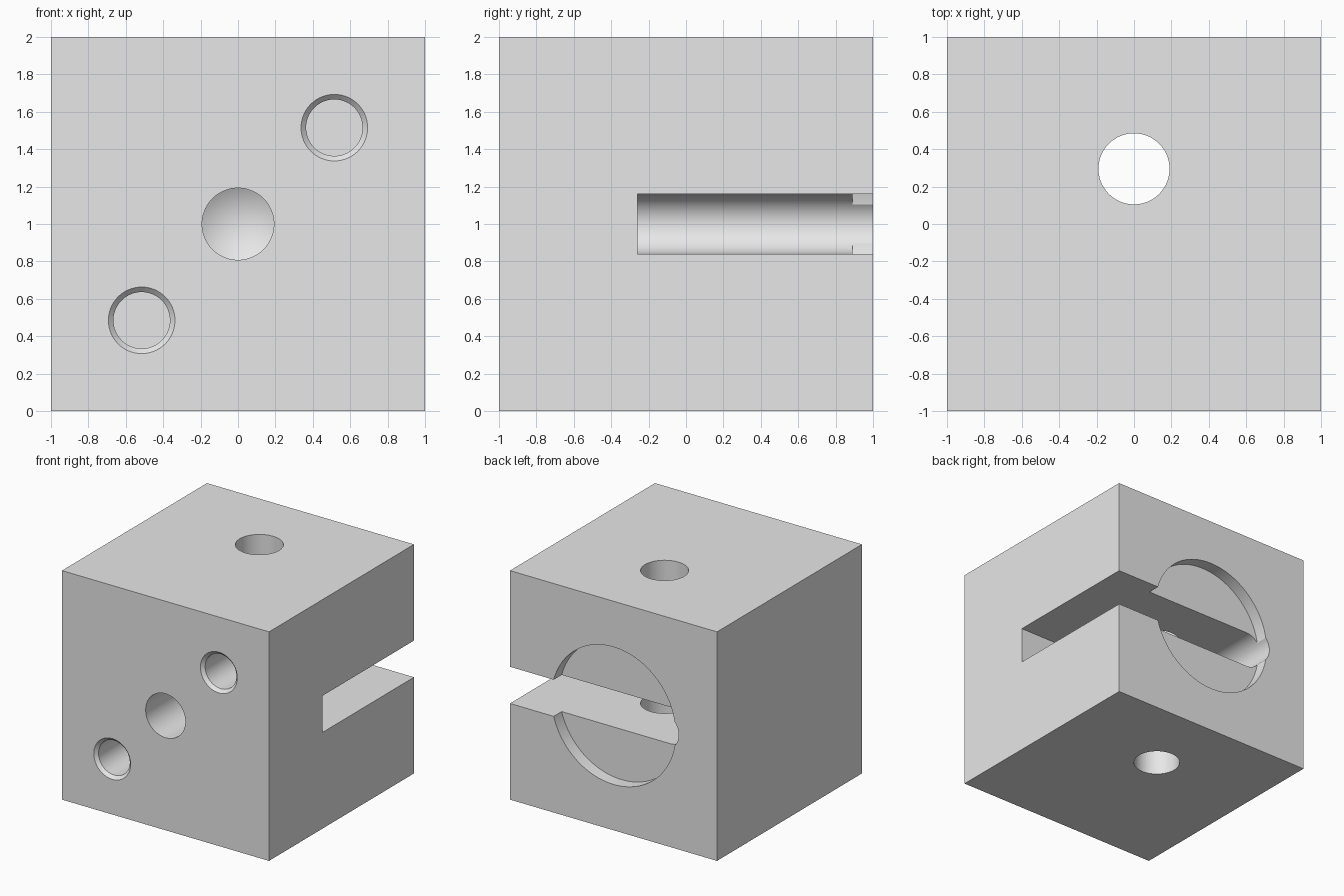
import bpy, bmesh, math
from mathutils import Matrix

if "Cube" in bpy.data.objects:
    bpy.data.objects.remove(bpy.data.objects["Cube"])

grey = bpy.data.materials.new("plain grey")
grey.diffuse_color = (0.8, 0.8, 0.8, 1)
grey.use_nodes = True
grey.node_tree.nodes["Principled BSDF"].inputs["Base Color"].default_value = grey.diffuse_color


def add_object(name, bm):
    bmesh.ops.recalc_face_normals(bm, faces=bm.faces)
    mesh = bpy.data.meshes.new(name)
    bm.to_mesh(mesh)
    bm.free()
    mesh.materials.append(grey)
    obj = bpy.data.objects.new(name, mesh)
    bpy.context.collection.objects.link(obj)
    return obj


def revolved(name, profile, matrix, sides=96):
    """Closed solid turned around z from (radius, height) points."""
    bm = bmesh.new()
    rings = []
    for r, h in profile:
        if r == 0:
            rings.append([bm.verts.new((0, 0, h))] * sides)
        else:
            rings.append([bm.verts.new((r * math.cos(2 * math.pi * i / sides),
                                        r * math.sin(2 * math.pi * i / sides), h))
                          for i in range(sides)])
    for a, b in zip(rings, rings[1:]):
        for i in range(sides):
            j = (i + 1) % sides
            if b[i] is b[j]:
                bm.faces.new((a[i], a[j], b[i]))
            else:
                bm.faces.new((a[i], a[j], b[j], b[i]))
    for ring in (rings[0], rings[-1]):
        if ring[0] is not ring[1]:
            bm.faces.new(ring)
    bm.transform(matrix)
    return add_object(name, bm)


def into_front(x, z):
    """Height 0 lies on the front face and grows into the block."""
    return Matrix.Translation((x, -1, z)) @ Matrix.Rotation(-math.pi / 2, 4, 'X')


# Main block
bm = bmesh.new()
bmesh.ops.create_cube(bm, size=2, matrix=Matrix.Translation((0, 0, 1)))
block = add_object("block", bm)

# Slot with a rounded inner end, open to the right and back
R, END = 0.16, -0.47
outline = [(1.2, 1 - R), (1.2, 1 + R)]
for i in range(49):
    a = math.pi / 2 + math.pi * i / 48
    outline.append((END + R * math.cos(a), 1 + R * math.sin(a)))
bm = bmesh.new()
face = bm.faces.new([bm.verts.new((x, -0.26, z)) for x, z in outline])
ext = bmesh.ops.extrude_face_region(bm, geom=[face])
bmesh.ops.translate(bm, vec=(0, 1.5, 0),
                    verts=[v for v in ext["geom"] if isinstance(v, bmesh.types.BMVert)])
cutters = [add_object("slot_cutter", bm)]

# Round recess in the back, and the vertical through hole
cutters.append(revolved("recess_cutter", [(0.6, 1.89), (0.6, 2.2)], into_front(0, 1), 128))
cutters.append(revolved("vertical_hole_cutter", [(0.19, -0.2), (0.19, 2.2)],
                        Matrix.Translation((0, 0.295, 0))))

# Drilled centre hole with a conical tip
cutters.append(revolved("centre_hole_cutter", [(0.192, -0.1), (0.192, 0.5), (0, 0.615)],
                        into_front(0, 1)))

# Two chamfered blind holes on the diagonal
for s in (-1, 1):
    cutters.append(revolved("chamfered_hole_cutter",
                            [(0.278, -0.1), (0.151, 0.027), (0.151, 0.6)],
                            into_front(s * 0.515, 1 + s * 0.515)))

# Cut everything out of the block
bpy.context.view_layer.objects.active = block
block.select_set(True)
for cutter in cutters:
    mod = block.modifiers.new("cut", 'BOOLEAN')
    mod.operation = 'DIFFERENCE'
    mod.solver = 'EXACT'
    mod.object = cutter
    bpy.ops.object.modifier_apply(modifier=mod.name)
    bpy.data.objects.remove(cutter)

# Smooth the round walls, keep the large planes flat
bpy.ops.object.select_all(action='DESELECT')
block.select_set(True)
bpy.ops.object.shade_smooth_by_angle(angle=math.radians(25))
for p in block.data.polygons:
    if p.area > 0.05 and max(abs(c) for c in p.normal) > 0.9999:
        p.use_smooth = False
